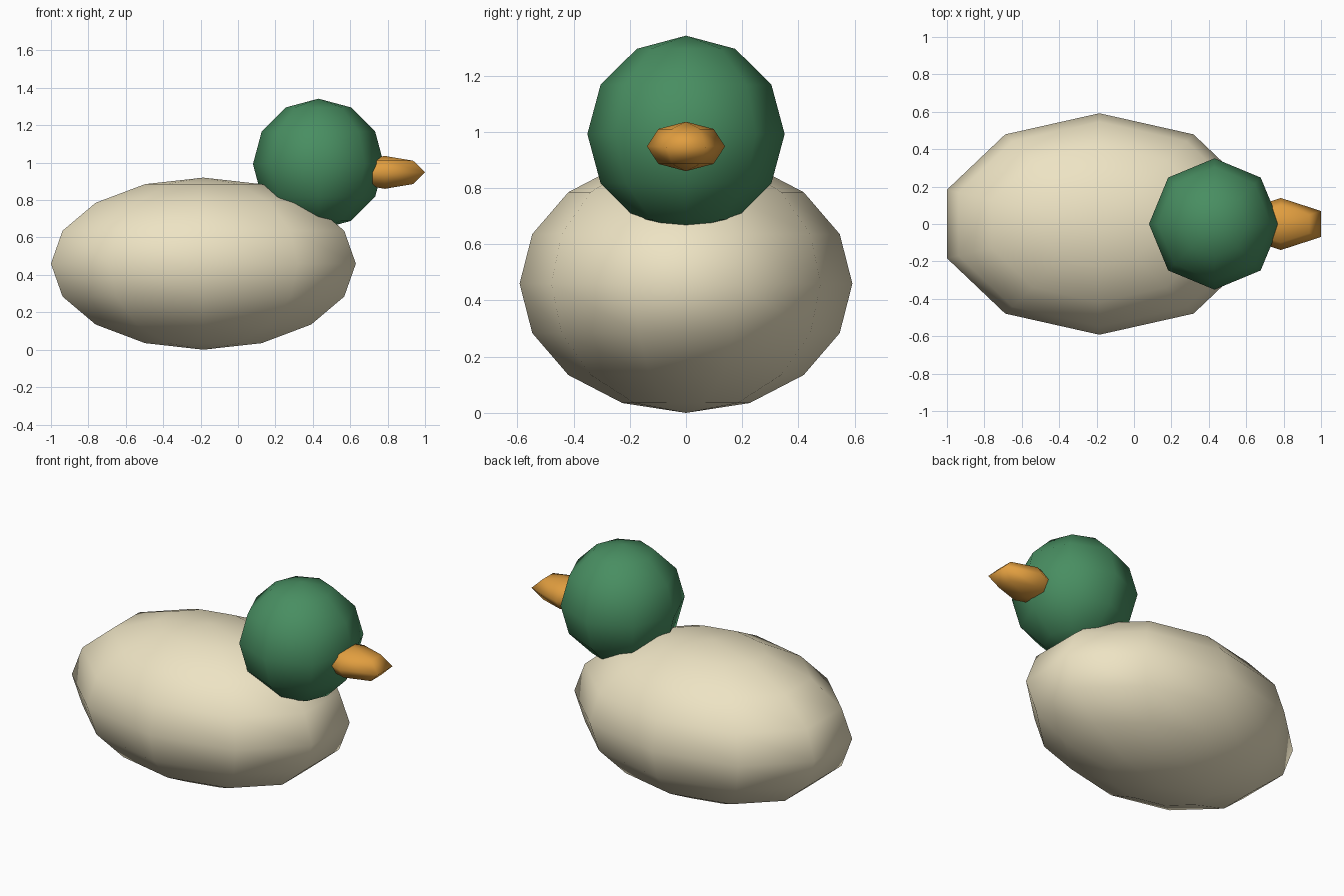
import bpy

if "Cube" in bpy.data.objects:
    bpy.data.objects.remove(bpy.data.objects["Cube"])


def ellipsoid(name, segments, rings, centre, radii, color):
    """Low-poly smooth-shaded sphere stretched to the given radii."""
    bpy.ops.mesh.primitive_uv_sphere_add(
        segments=segments, ring_count=rings, radius=1, location=centre)
    ob = bpy.context.object
    ob.name = name
    ob.scale = radii
    bpy.ops.object.transform_apply(location=False, rotation=False, scale=True)
    bpy.ops.object.shade_smooth()
    mat = bpy.data.materials.new(name + "_color")
    mat.diffuse_color = (*color, 1)
    mat.use_nodes = True
    mat.node_tree.nodes["Principled BSDF"].inputs["Base Color"].default_value = mat.diffuse_color
    ob.data.materials.append(mat)
    return ob


# Egg-shaped cream body resting on the ground
ellipsoid("body", 10, 8, (-0.185, 0, 0.46), (0.857, 0.592, 0.46), (0.85, 0.77, 0.55))
# Round green head
ellipsoid("head", 8, 6, (0.43, 0, 0.992), (0.35, 0.351, 0.35), (0.065, 0.27, 0.12))
# Flattened orange beak, its back half sunk in the head
ellipsoid("beak", 6, 4, (0.785, 0, 0.948), (0.248, 0.139, 0.088), (0.75, 0.34, 0.05))
